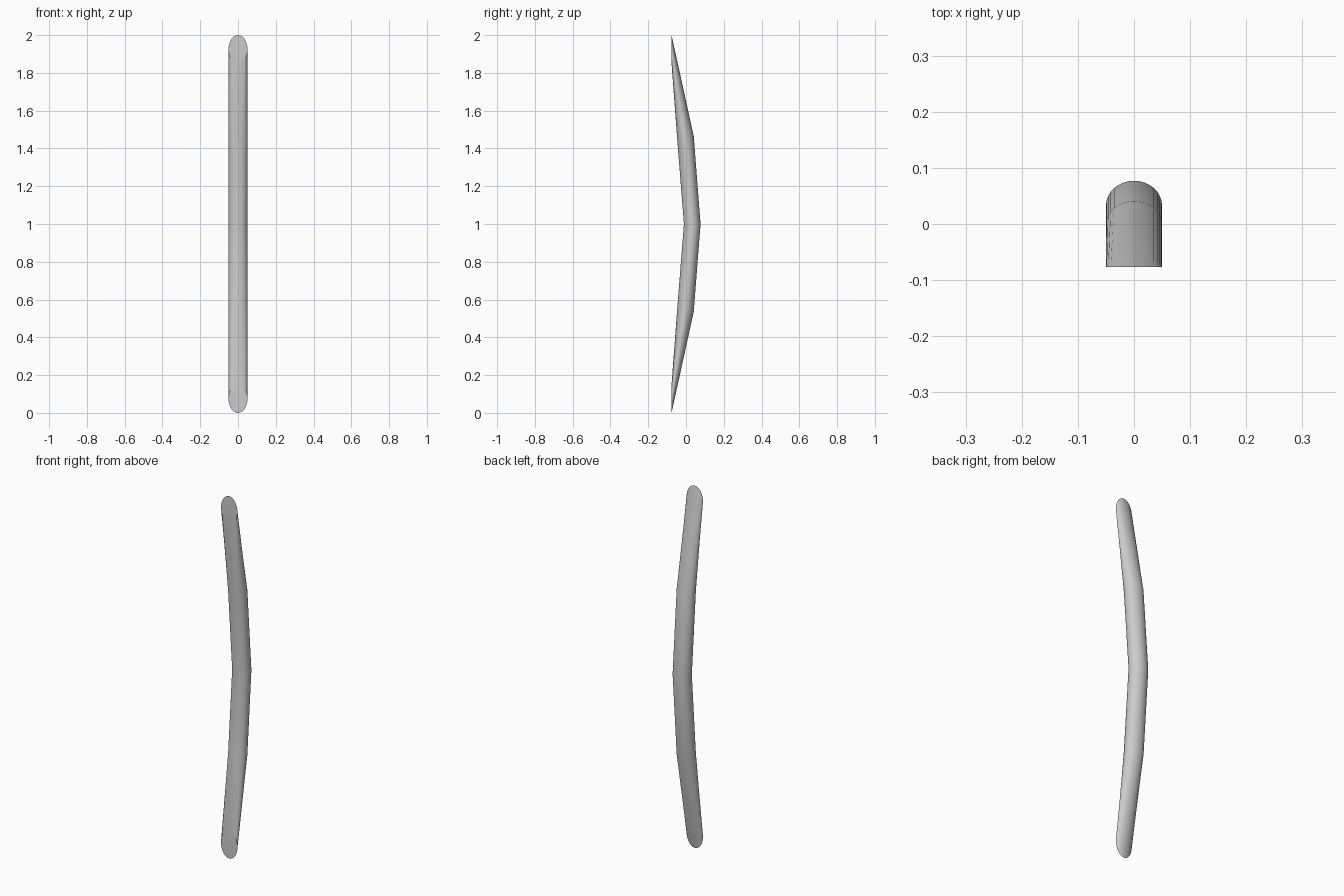
import bpy, bmesh, math

if "Cube" in bpy.data.objects:
    bpy.data.objects.remove(bpy.data.objects["Cube"])

SIDES = 32
HALF_WIDTH = 0.05

# Upper half of the bend: (inner y, inner z), (outer y, outer z) for each oval section
upper = [((-0.011, 1.0), (0.077, 1.0)),
         ((-0.045, 1.43), (0.041, 1.465)),
         ((-0.0765, 1.85), (-0.0765, 2.0))]
lower = [tuple((y, 2.0 - z) for y, z in s) for s in reversed(upper[1:])]
sections = lower + upper

bm = bmesh.new()


def oval(inner, outer):
    ring = []
    for i in range(SIDES):
        a = 2 * math.pi * i / SIDES
        t = (1 + math.sin(a)) / 2
        ring.append(bm.verts.new((HALF_WIDTH * math.cos(a),
                                  inner[0] + (outer[0] - inner[0]) * t,
                                  inner[1] + (outer[1] - inner[1]) * t)))
    return ring


# Bowed bar with slanted flat mounting ends
rings = [oval(*s) for s in sections]
for a, b in zip(rings, rings[1:]):
    for i in range(SIDES):
        j = (i + 1) % SIDES
        bm.faces.new((a[i], a[j], b[j], b[i]))
bm.faces.new(rings[0][::-1])
bm.faces.new(rings[-1])
bmesh.ops.recalc_face_normals(bm, faces=bm.faces)

mesh = bpy.data.meshes.new("bowed_handle")
bm.to_mesh(mesh)
bm.free()
handle = bpy.data.objects.new("bowed_handle", mesh)
bpy.context.collection.objects.link(handle)
bpy.context.view_layer.objects.active = handle
handle.select_set(True)
bpy.ops.object.shade_smooth_by_angle(angle=math.radians(30))
